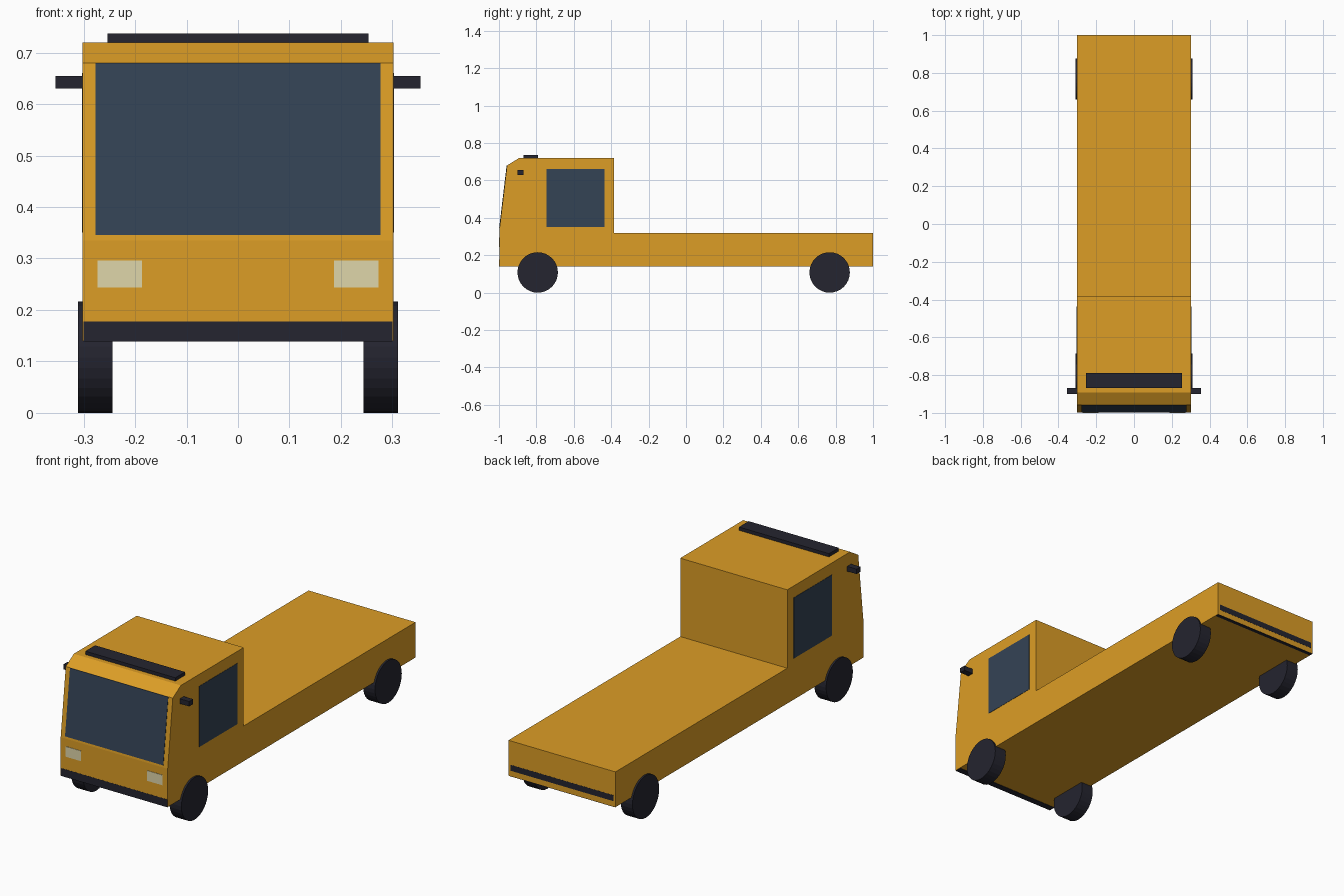
import bpy, bmesh, math
from mathutils import Matrix

if "Cube" in bpy.data.objects:
    bpy.data.objects.remove(bpy.data.objects["Cube"])


def material(name, rgb):
    m = bpy.data.materials.new(name)
    m.diffuse_color = (*rgb, 1)
    m.use_nodes = True
    m.node_tree.nodes["Principled BSDF"].inputs["Base Color"].default_value = m.diffuse_color
    return m


PAINT = material("amber_paint", (0.72, 0.34, 0.019))
GLASS = material("blue_grey_glass", (0.034, 0.056, 0.091))
DARK = material("dark_rubber", (0.018, 0.018, 0.029))
LAMP = material("pale_lamp", (0.74, 0.67, 0.40))


def finish(bm, name, mat):
    bmesh.ops.recalc_face_normals(bm, faces=bm.faces)
    me = bpy.data.meshes.new(name)
    bm.to_mesh(me)
    bm.free()
    me.materials.append(mat)
    ob = bpy.data.objects.new(name, me)
    bpy.context.collection.objects.link(ob)
    return ob


def extrude_x(name, profile, half, mat):
    """Side profile of (y, z) points extruded across the width."""
    bm = bmesh.new()
    face = bm.faces.new([bm.verts.new((-half, y, z)) for y, z in profile])
    out = bmesh.ops.extrude_face_region(bm, geom=[face])
    verts = [g for g in out["geom"] if isinstance(g, bmesh.types.BMVert)]
    bmesh.ops.translate(bm, verts=verts, vec=(2 * half, 0, 0))
    return finish(bm, name, mat)


def box(name, x, y, z, mat):
    bm = bmesh.new()
    size = [b - a for a, b in (x, y, z)]
    mid = [(a + b) / 2 for a, b in (x, y, z)]
    bmesh.ops.create_cube(bm, size=1, matrix=Matrix.Translation(mid) @ Matrix.Diagonal((*size, 1)))
    return finish(bm, name, mat)


def sides(a, b, s):
    return tuple(sorted((a * s, b * s)))


# Cab and flat bed in one profile
W = 0.302
extrude_x("truck_body", [(-0.998, 0.14), (1, 0.14), (1, 0.32), (-0.385, 0.32), (-0.385, 0.72),
                         (-0.892, 0.72), (-0.957, 0.68), (-0.998, 0.335)], W, PAINT)

# Windscreen plate lying on the sloped front
extrude_x("windscreen", [(-0.9988, 0.346), (-0.959, 0.68), (-0.953, 0.68), (-0.993, 0.346)],
          0.277, GLASS)

# Bumper strips
box("front_bumper", (-0.3, 0.3), (-0.9987, -0.965), (0.1385, 0.178), DARK)
box("rear_bumper", (-0.3, 0.3), (0.98, 0.9995), (0.1385, 0.2), DARK)
box("rear_bumper_strip", (-0.29, 0.29), (0.995, 1.0006), (0.168, 0.198), DARK)

# Roof light bar
box("roof_bar", (-0.254, 0.254), (-0.868, -0.79), (0.715, 0.737), DARK)

# Paired parts
for s, side in ((1, "right"), (-1, "left")):
    box(side + "_window", sides(0.297, 0.3035, s), (-0.745, -0.436), (0.35, 0.66), GLASS)
    box(side + "_headlight", sides(0.187, 0.273, s), (-1.0, -0.993), (0.244, 0.296), LAMP)
    box(side + "_mirror", sides(0.295, 0.355, s), (-0.9, -0.868), (0.63, 0.655), DARK)
    for y, end in ((-0.793, "front"), (0.768, "rear")):
        bm = bmesh.new()
        bmesh.ops.create_cone(bm, cap_ends=True, segments=32, radius1=0.108, radius2=0.108,
                              depth=0.067, matrix=Matrix.Translation((0.2775 * s, y, 0.108))
                              @ Matrix.Rotation(math.pi / 2, 4, "Y"))
        finish(bm, f"{end}_{side}_wheel", DARK)
